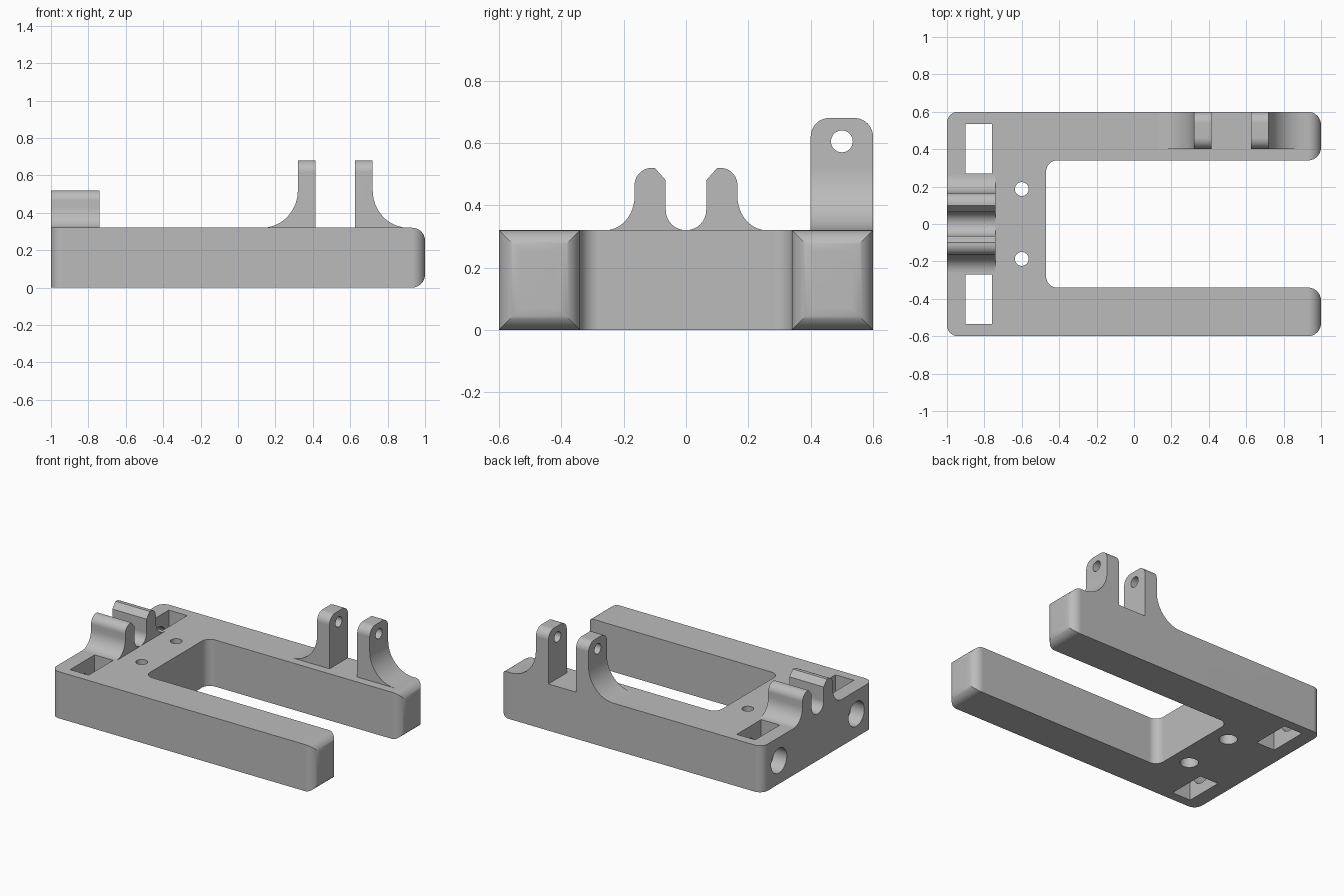
import bpy, bmesh, math
from mathutils import Vector

cube = bpy.data.objects.get("Cube")
if cube:
    bpy.data.objects.remove(cube, do_unlink=True)

grey = bpy.data.materials.new("plain grey")
grey.use_nodes = True
COLOUR = (0.5, 0.5, 0.5, 1)
grey.diffuse_color = COLOUR
grey.node_tree.nodes["Principled BSDF"].inputs["Base Color"].default_value = COLOUR

TOP = 0.32  # height of the frame


def outline(corners, steps=12):
    """Polygon with right-angled corners rounded: (a, b[, radius_in, radius_out])."""
    pts = []
    for i, c in enumerate(corners):
        p = Vector(c[:2])
        if len(c) == 2:
            pts.append(p)
            continue
        ru, rv = c[2], c[-1]
        u = (Vector(corners[i - 1][:2]) - p).normalized() * ru
        v = (Vector(corners[(i + 1) % len(corners)][:2]) - p).normalized() * rv
        for k in range(steps + 1):
            t = math.pi / 2 * k / steps
            pts.append(p + u * (1 - math.sin(t)) + v * (1 - math.cos(t)))
    return [p for i, p in enumerate(pts) if (p - pts[i - 1]).length > 1e-5]


def circle(a, b, r, n=40):
    return [Vector((a + r * math.cos(math.tau * k / n),
                    b + r * math.sin(math.tau * k / n))) for k in range(n)]


def prism(name, pts, axis, lo, hi):
    """Extrude a flat outline along the given axis."""
    place = {"x": lambda p, h: (h, p.x, p.y),
             "y": lambda p, h: (p.x, h, p.y),
             "z": lambda p, h: (p.x, p.y, h)}[axis]
    bm = bmesh.new()
    a = [bm.verts.new(place(p, lo)) for p in pts]
    b = [bm.verts.new(place(p, hi)) for p in pts]
    bm.faces.new(a)
    bm.faces.new(b)
    for i in range(len(pts)):
        bm.faces.new((a[i - 1], a[i], b[i], b[i - 1]))
    bmesh.ops.recalc_face_normals(bm, faces=bm.faces)
    mesh = bpy.data.meshes.new(name)
    bm.to_mesh(mesh)
    bm.free()
    mesh.materials.append(grey)
    obj = bpy.data.objects.new(name, mesh)
    bpy.context.collection.objects.link(obj)
    return obj


def activate(obj):
    bpy.ops.object.select_all(action="DESELECT")
    obj.select_set(True)
    bpy.context.view_layer.objects.active = obj


def carve(obj, cutter, operation="DIFFERENCE"):
    activate(obj)
    mod = obj.modifiers.new("carve", "BOOLEAN")
    mod.operation = operation
    mod.solver = "EXACT"
    mod.object = cutter
    bpy.ops.object.modifier_apply(modifier=mod.name)
    bpy.data.objects.remove(cutter, do_unlink=True)


def finish(obj):
    activate(obj)
    bpy.ops.object.shade_smooth_by_angle(angle=math.radians(30))
    mod = obj.modifiers.new("flat_faces", "WEIGHTED_NORMAL")
    mod.keep_sharp = True


# Forked frame with rounded arm ends
frame = prism("frame", outline([
    (-1, -0.6, 0.06), (1, -0.6, 0.07), (1, -0.34, 0.07), (-0.47, -0.34, 0.06),
    (-0.47, 0.34, 0.06), (1, 0.34, 0.07), (1, 0.6, 0.07), (-1, 0.6, 0.06)]),
    "z", 0, TOP)
carve(frame, prism("side_shape", outline([
    (-1.1, 0), (1, 0, 0.07), (1, TOP, 0.07), (-1.1, TOP)]), "y", -1, 1), "INTERSECT")

for s in (-1, 1):
    # Bolt bore from the end face, running past the nut slot
    carve(frame, prism("bore", circle(s * 0.42, 0.16, 0.085), "x", -1.1, -0.68))
    # Rectangular nut slot
    carve(frame, prism("slot", outline([
        (-0.9, s * 0.27), (-0.76, s * 0.27), (-0.76, s * 0.535), (-0.9, s * 0.535)]),
        "z", -0.1, 0.5))
    # Screw hole with a wider lower part
    carve(frame, prism("screw_hole", circle(-0.6, s * 0.187, 0.037), "z", -0.1, 0.5))
    carve(frame, prism("counterbore", circle(-0.6, s * 0.187, 0.057), "z", -0.1, 0.2))
finish(frame)

# Pair of jaws forming the clip on the crossbar
for s, side in ((-1, "front"), (1, "back")):
    jaw = prism(side + "_clip_jaw", outline([
        (s * 0.26, TOP), (s * 0.165, TOP, 0.094, 0.11), (s * 0.165, 0.52, 0.055),
        (s * 0.1, 0.52), (s * 0.065, 0.48), (s * 0.065, TOP, 0.065), (0, TOP)]),
        "x", -1, -0.74)
    finish(jaw)

# Pair of hinge lugs with flared feet on the back arm
MID = 0.52
for s, side in ((-1, "right"), (1, "left")):
    lug = prism(side + "_hinge_lug", outline([
        (MID + s * 0.105, TOP), (MID + s * 0.105, 0.68), (MID + s * 0.2, 0.68),
        (MID + s * 0.2, TOP, 0.2, 0.19), (MID + s * 0.39, TOP)]), "y", 0.4, 0.6)
    carve(lug, prism("lug_shape", outline([
        (0.4, 0.2), (0.6, 0.2), (0.6, 0.68, 0.06), (0.4, 0.68, 0.06)]),
        "x", 0, 1), "INTERSECT")
    carve(lug, prism("pin_hole", circle(0.5, 0.605, 0.035), "x", 0, 1))
    finish(lug)
